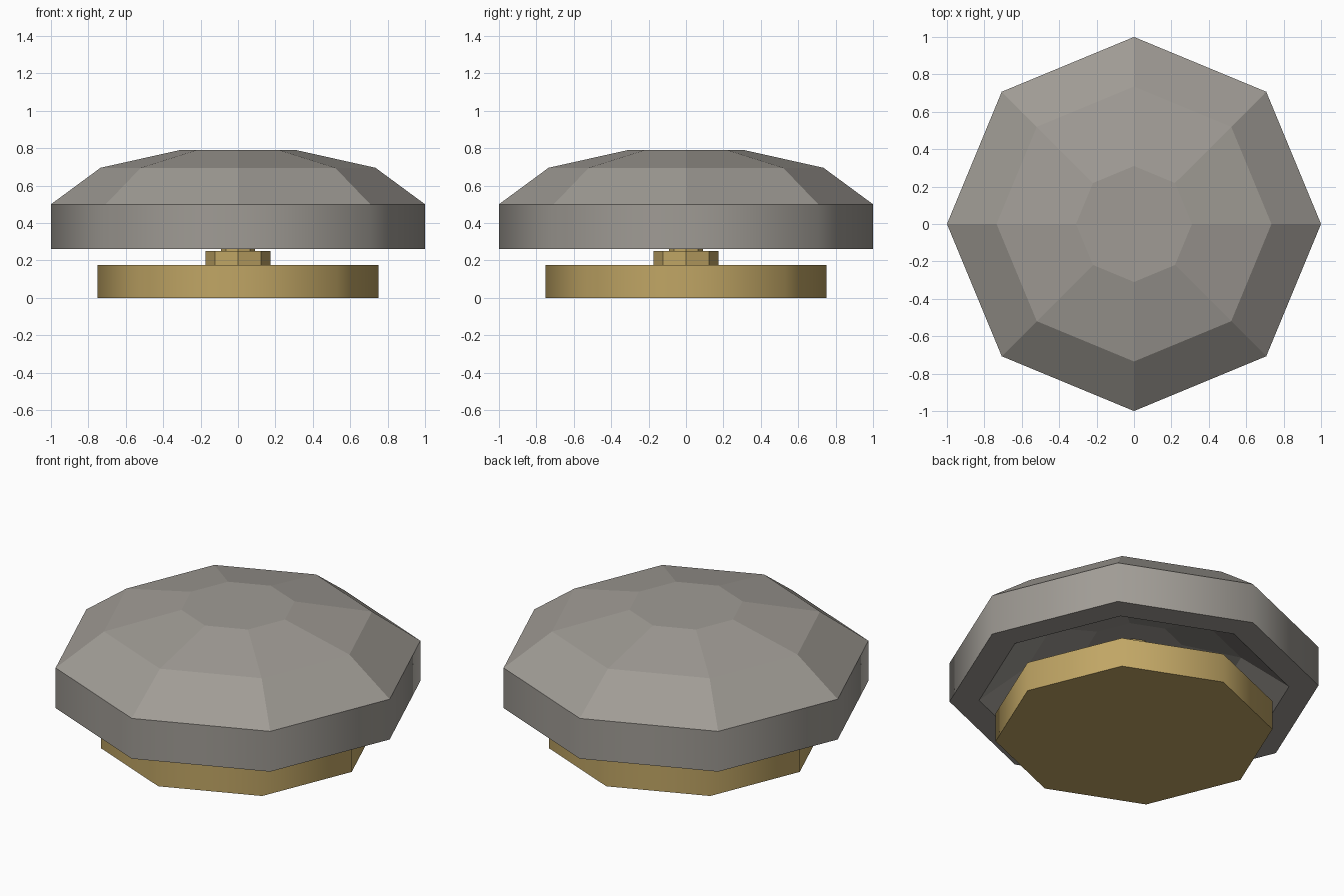
import bpy, bmesh, math

if "Cube" in bpy.data.objects:
    bpy.data.objects.remove(bpy.data.objects["Cube"])

SIDES = 8


def material(name, color):
    m = bpy.data.materials.new(name)
    m.diffuse_color = (*color, 1)
    m.use_nodes = True
    m.node_tree.nodes["Principled BSDF"].inputs["Base Color"].default_value = m.diffuse_color
    return m


def lathe(name, profile, mat, smooth_walls=True):
    """Octagonal solid from (radius, height) rings, capped at both ends."""
    bm = bmesh.new()
    rings = [[bm.verts.new((r * math.cos(math.tau * i / SIDES),
                            r * math.sin(math.tau * i / SIDES), z))
              for i in range(SIDES)] for r, z in profile]
    for a, b in zip(rings, rings[1:]):
        for i in range(SIDES):
            j = (i + 1) % SIDES
            bm.faces.new((a[i], a[j], b[j], b[i]))
    bm.faces.new(rings[0])
    bm.faces.new(rings[-1])
    bmesh.ops.recalc_face_normals(bm, faces=bm.faces)
    # upright walls are rounded, sloped and level faces stay flat
    for f in bm.faces:
        f.smooth = smooth_walls and abs(f.normal.z) < 0.01
    mesh = bpy.data.meshes.new(name)
    bm.to_mesh(mesh)
    bm.free()
    mesh.materials.append(mat)
    obj = bpy.data.objects.new(name, mesh)
    bpy.context.collection.objects.link(obj)
    return obj


grey = material("warm grey", (0.35, 0.33, 0.30))
brass = material("brass", (0.53, 0.38, 0.13))

# Brass base, collar and stem
lathe("base_disc", [(0.75, 0), (0.75, 0.175)], brass)
lathe("collar", [(0.175, 0.175), (0.175, 0.25)], brass, False)
lathe("stem", [(0.09, 0.25), (0.09, 0.56)], brass, False)

# Hollow grey cap: inner ceiling, rim, outer wall, faceted crown
lathe("cap", [(0.26, 0.55), (0.58, 0.455), (0.84, 0.26), (1, 0.26),
              (1, 0.50), (0.735, 0.695), (0.31, 0.79)], grey)
